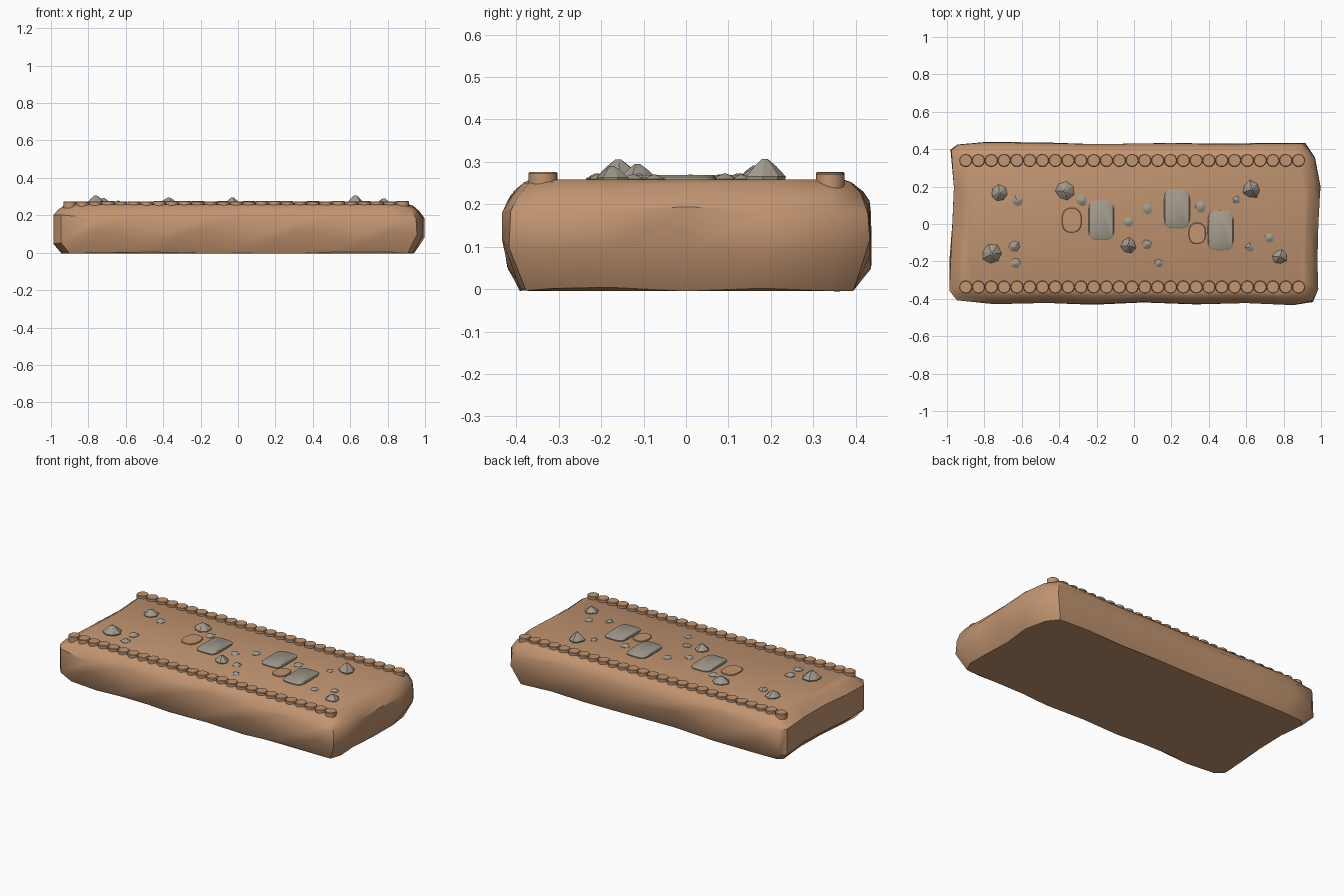
import bpy, bmesh, math, random

if "Cube" in bpy.data.objects:
    bpy.data.objects.remove(bpy.data.objects["Cube"])
random.seed(4)

def material(name, rgb):
    m = bpy.data.materials.new(name)
    m.diffuse_color = (*rgb, 1)
    m.use_nodes = True
    m.node_tree.nodes["Principled BSDF"].inputs["Base Color"].default_value = m.diffuse_color
    return m

CLAY = material("clay brown", (0.54, 0.30, 0.165))
STONE = material("stone grey", (0.36, 0.325, 0.265))
TOP = 0.258

def rings_object(name, rings, mat, angle=35):
    """Loft closed rings of equal length, cap both ends."""
    bm = bmesh.new()
    loops = [[bm.verts.new(p) for p in r] for r in rings]
    n = len(loops[0])
    for a, b in zip(loops, loops[1:]):
        for i in range(n):
            j = (i + 1) % n
            bm.faces.new((a[i], a[j], b[j], b[i]))
    bm.faces.new(loops[0][::-1])
    bm.faces.new(loops[-1])
    bmesh.ops.recalc_face_normals(bm, faces=bm.faces)
    me = bpy.data.meshes.new(name)
    bm.to_mesh(me)
    bm.free()
    me.materials.append(mat)
    ob = bpy.data.objects.new(name, me)
    bpy.context.collection.objects.link(ob)
    bpy.ops.object.select_all(action='DESELECT')
    ob.select_set(True)
    bpy.context.view_layer.objects.active = ob
    bpy.ops.object.shade_smooth_by_angle(angle=math.radians(angle))
    return ob

# Earth slab: irregular outline lofted through inset levels
outline = [(-.995, -.36), (-.95, -.41), (-.75, -.432), (-.48, -.425), (-.22, -.435), (.05, -.425),
           (.33, -.432), (.6, -.425), (.85, -.437), (.96, -.42), (.988, -.35), (.985, -.2),
           (.99, 0), (1.0, .2), (.975, .36), (.92, .437), (.7, .437), (.45, .433), (.2, .437),
           (-.2, .43), (-.5, .44), (-.8, .44), (-.95, .43), (-.985, .4), (-.97, .2),
           (-.975, 0), (-.99, -.2)]

def level(z, inset, wave=0.0, jitter=0.0):
    ring = []
    for x, y in outline:
        k = math.cos(2 * math.pi * (x + .2) / .53)
        d = inset + random.uniform(0, jitter)
        ring.append((x * (1 - d * 1.25), y * (1 - d / .44),
                     z + wave * k + random.uniform(-jitter, jitter)))
    return ring

rings_object("earth_slab", [
    level(0, .04, 0, .006), level(.085, .002, .035, .004), level(.19, .002, -.015, .006),
    level(.226, .022, 0, .006), level(.25, .05, 0, .003), level(TOP, .068)], CLAY, 40)

# Round pegs along both long edges
def disc(name, x, y, rx, ry, height, mat, power=2.0, n=20, bevel=.003):
    def ring(z, s):
        pts = []
        for i in range(n):
            a = 2 * math.pi * i / n
            c, q = math.cos(a), math.sin(a)
            pts.append((x + s * rx * math.copysign(abs(c) ** (2 / power), c),
                        y + s * ry * math.copysign(abs(q) ** (2 / power), q), z))
        return pts
    return rings_object(name, [ring(TOP - .02, 1), ring(TOP + height - bevel, 1),
                               ring(TOP + height, 1 - bevel / rx)], mat)

for side, y in (("front", -.337), ("back", .34)):
    for i in range(27):
        disc(f"{side}_peg_{i}", -.9 + i * 1.78 / 26, y, .034, .034,
             .017 + random.uniform(-.002, .001), CLAY)

# Flat paving stones and clay patches
for i, (x, y) in enumerate([(-.175, .02), (.23, .082), (.463, -.035)]):
    disc(f"paving_stone_{i}", x, y, .069, .106, .011, STONE, 4.5, 28, .005)
for i, (x, y, rx, ry) in enumerate([(-.333, .02, .053, .067), (.338, -.05, .046, .057)]):
    disc(f"clay_patch_{i}", x, y, rx, ry, .006, CLAY, 2.5, 24)

# Pointed rocks: x, y, radius, height
rocks = [(-.72, .165, .045, .034), (-.625, .125, .03, .015), (-.37, .178, .05, .036),
         (-.28, .125, .03, .015), (-.762, -.16, .054, .047), (-.64, -.12, .03, .02),
         (-.633, -.21, .028, .015), (-.03, .01, .028, .012), (.07, .08, .029, .012),
         (-.03, -.115, .043, .037), (.07, -.11, .027, .015), (.132, -.21, .022, .012),
         (.355, .092, .031, .014), (.55, .13, .022, .012), (.628, .185, .048, .049),
         (.725, -.075, .026, .012), (.62, -.125, .025, .013), (.78, -.175, .04, .032)]
for i, (x, y, r, h) in enumerate(rocks):
    n = 7
    turn = random.uniform(0, 6)
    radii = [random.uniform(.88, 1.08) for _ in range(n)]
    def rock_ring(z, s):
        return [(x + s * r * radii[k] * math.cos(turn + 2 * math.pi * k / n),
                 y + s * r * radii[k] * math.sin(turn + 2 * math.pi * k / n), z) for k in range(n)]
    rings_object(f"rock_{i}", [rock_ring(TOP - .015, .9), rock_ring(TOP + h * .15, 1),
                               rock_ring(TOP + h * .65, .55), rock_ring(TOP + h, .15)], STONE, 25)
